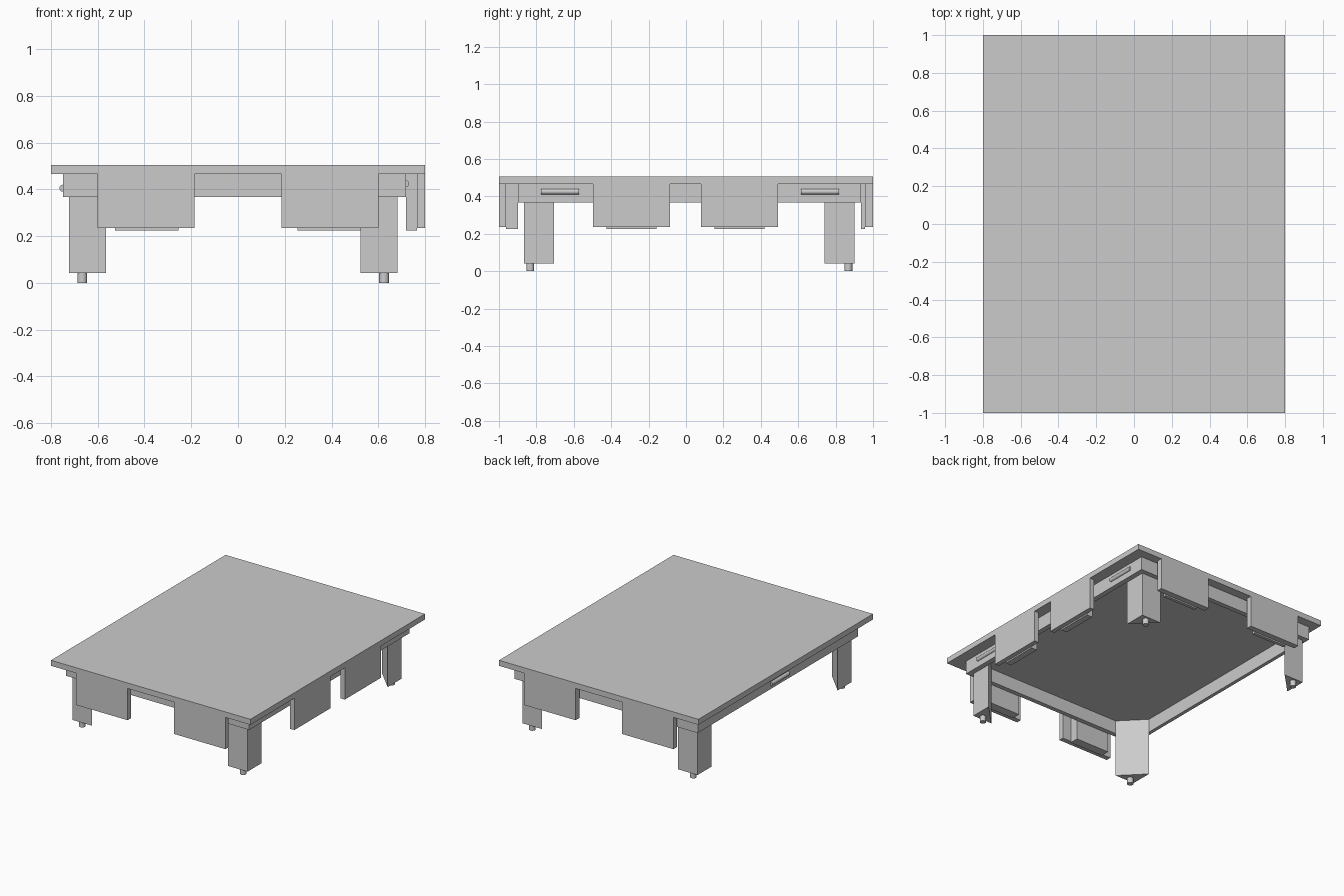
import bpy
import bmesh
from mathutils import Matrix

old = bpy.data.objects.get("Cube")
if old:
    bpy.data.objects.remove(old, do_unlink=True)

grey = bpy.data.materials.new("plain_grey")
grey.use_nodes = True
grey.diffuse_color = (0.6, 0.6, 0.6, 1)
grey.node_tree.nodes["Principled BSDF"].inputs["Base Color"].default_value = (0.6, 0.6, 0.6, 1)


def finish(name, bm):
    bmesh.ops.recalc_face_normals(bm, faces=bm.faces)
    mesh = bpy.data.meshes.new(name)
    bm.to_mesh(mesh)
    bm.free()
    mesh.materials.append(grey)
    obj = bpy.data.objects.new(name, mesh)
    bpy.context.collection.objects.link(obj)
    return obj


def box(name, x, y, z):
    """Box from (min, max) pairs on each axis."""
    bm = bmesh.new()
    bmesh.ops.create_cube(bm, size=1)
    for v in bm.verts:
        v.co = [r[0] if c < 0 else r[1] for c, r in zip(v.co, (x, y, z))]
    return finish(name, bm)


def prism(name, points, z0, z1):
    """Upright prism over a flat outline."""
    bm = bmesh.new()
    face = bm.faces.new([bm.verts.new((px, py, z0)) for px, py in points])
    top = bmesh.ops.extrude_face_region(bm, geom=[face])
    moved = [g for g in top["geom"] if isinstance(g, bmesh.types.BMVert)]
    bmesh.ops.translate(bm, vec=(0, 0, z1 - z0), verts=moved)
    return finish(name, bm)


def rod(name, centre, radius, length, axis="Z"):
    bm = bmesh.new()
    turn = Matrix.Rotation(1.570796, 4, "X") if axis == "Y" else Matrix()
    bmesh.ops.create_cone(bm, cap_ends=True, segments=24, radius1=radius, radius2=radius,
                          depth=length, matrix=Matrix.Translation(centre) @ turn)
    obj = finish(name, bm)
    for p in obj.data.polygons:
        p.use_smooth = len(p.vertices) == 4
    return obj


TOP_LOW, TOP_HIGH = 0.465, 0.505
APRON_LOW, PANEL_LOW, BLOCK_LOW = 0.367, 0.235, 0.225
# Outer and inner limits of the apron frame
X0, X1, Y0, Y1 = -0.749, 0.719, -0.898, 0.935
IX0, IX1, IY0, IY1 = -0.723, 0.682, -0.865, 0.90

# Table top
box("table_top", (-0.8, 0.8), (-1, 1), (TOP_LOW, TOP_HIGH))

# Apron rails
rail_z = (APRON_LOW, TOP_LOW)
box("front_apron", (X0, X1), (Y0, IY0), rail_z)
box("back_apron", (X0, X1), (IY1, Y1), rail_z)
box("right_apron", (X0, IX0), (IY0, IY1), rail_z)
box("left_apron", (IX1, X1), (IY0, IY1), rail_z)

# Triangular corner legs with round feet
for side, cx, sx in (("right", IX0, 1), ("left", IX1, -1)):
    for end, cy, sy in (("front", IY0, 1), ("back", IY1, -1)):
        outline = [(cx, cy), (cx + sx * 0.158, cy), (cx, cy + sy * 0.16)]
        prism(f"{end}_{side}_leg", outline, 0.042, TOP_LOW)
        rod(f"{end}_{side}_foot", (cx + sx * 0.057, cy + sy * 0.032, 0.022), 0.021, 0.044)

# Hanging panels on three sides, each with a spacer block behind it
plate_z, block_z = (PANEL_LOW, TOP_LOW), (BLOCK_LOW, TOP_LOW)
for side, s in (("right", -1), ("left", 1)):
    wide = sorted((s * 0.185, s * 0.6))
    narrow = sorted((s * 0.254, s * 0.526))
    box(f"front_{side}_panel", wide, (-1, -0.963), plate_z)
    box(f"front_{side}_block", narrow, (-0.963, Y0), block_z)
    box(f"back_{side}_panel", wide, (0.958, 1), plate_z)
    box(f"back_{side}_block", narrow, (Y1, 0.958), block_z)
for end, c in (("front", -0.291), ("back", 0.287)):
    box(f"left_{end}_panel", (0.766, 0.8), (c - 0.206, c + 0.206), plate_z)
    box(f"left_{end}_block", (X1, 0.766), (c - 0.134, c + 0.134), block_z)

# Half-sunk rod handles on the long rails
rod("left_front_handle", (X1 - 0.002, -0.674, 0.425), 0.015, 0.203, "Y")
rod("left_back_handle", (X1 - 0.002, 0.717, 0.425), 0.015, 0.203, "Y")
rod("right_handle", (X0, 0, 0.405), 0.015, 0.203, "Y")
